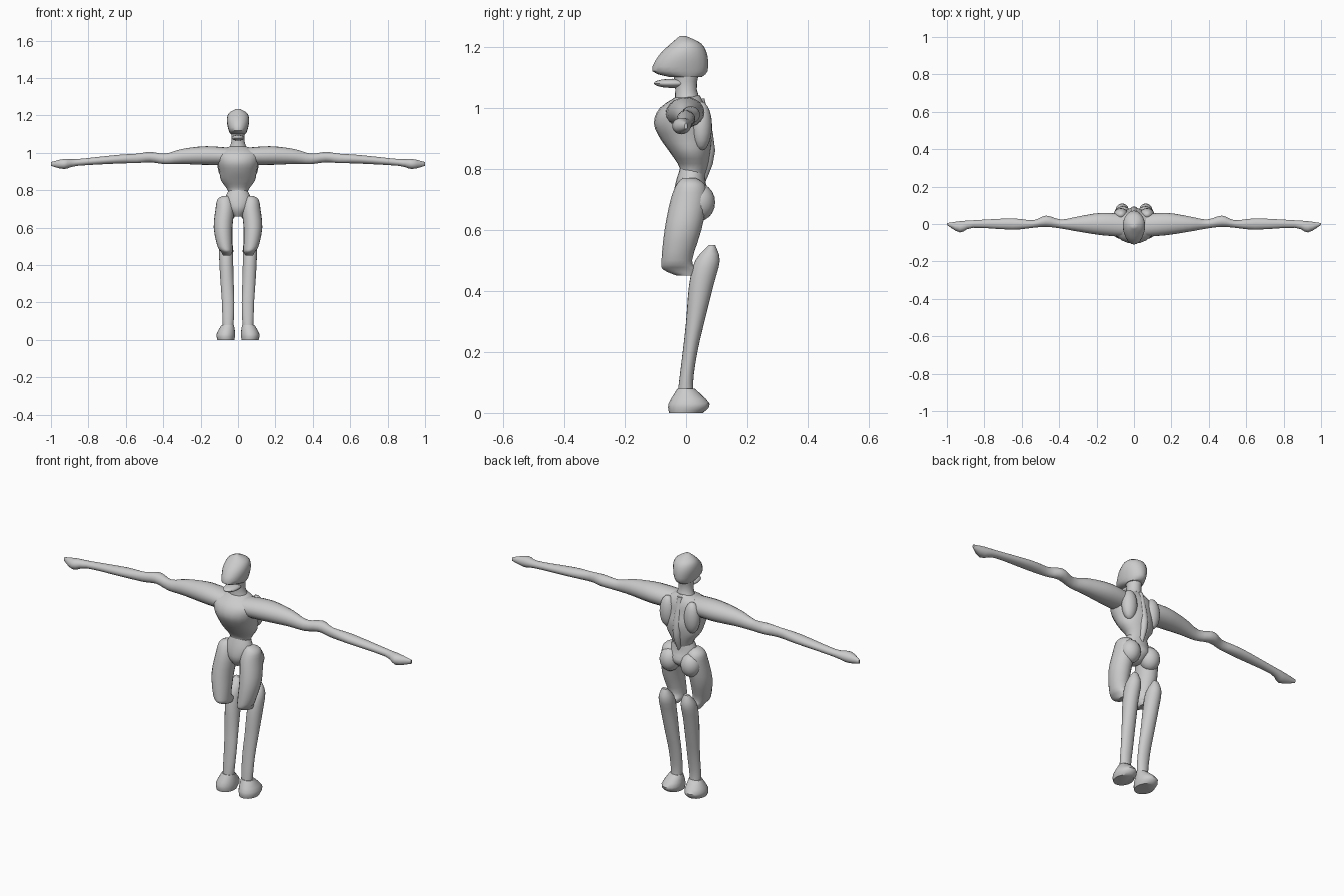
import bpy
import bmesh
import math
from mathutils import Matrix

cube = bpy.data.objects.get("Cube")
if cube:
    bpy.data.objects.remove(cube, do_unlink=True)

# One plain grey for the whole figure
grey = bpy.data.materials.new("plain grey")
grey.use_nodes = True
grey.diffuse_color = (0.6, 0.6, 0.6, 1)
shader = grey.node_tree.nodes["Principled BSDF"]
shader.inputs["Base Color"].default_value = grey.diffuse_color

SIDES = 20
STEPS = 3


def finish(name, bm, mirror):
    """Turn a bmesh into a smooth grey object, copied to both sides if asked."""
    bmesh.ops.recalc_face_normals(bm, faces=bm.faces)
    mesh = bpy.data.meshes.new(name)
    bm.to_mesh(mesh)
    bm.free()
    mesh.materials.append(grey)
    obj = bpy.data.objects.new(name, mesh)
    bpy.context.collection.objects.link(obj)
    if mirror:
        obj.modifiers.new("both sides", "MIRROR").use_axis[0] = True
    bpy.ops.object.select_all(action="DESELECT")
    obj.select_set(True)
    bpy.context.view_layer.objects.active = obj
    bpy.ops.object.shade_smooth_by_angle(angle=math.radians(45))


def catmull(before, start, end, after, t):
    """Smoothly blend between two neighbouring ring descriptions."""
    blended = []
    for a, b, c, d in zip(before, start, end, after):
        slope_in = (c - a) / 2
        slope_out = (d - b) / 2
        ease = t * t * (3 - 2 * t)
        leave = t * (1 - t) * (1 - t)
        arrive = t * t * (t - 1)
        blended.append(b + (c - b) * ease + slope_in * leave + slope_out * arrive)
    return blended


def refine(rings):
    """Insert in-between rings so that the outline curves."""
    padded = [rings[0], *rings, rings[-1]]
    result = []
    for neighbours in zip(padded, padded[1:], padded[2:], padded[3:]):
        for step in range(STEPS):
            result.append(catmull(*neighbours, step / STEPS))
    result.append(rings[-1])
    return result


def loft(name, rings, sideways=False, mirror=False):
    """Skin elliptical rings: position, two centre and two radius values.

    Upright rings give x before y; sideways rings give y before z.
    """
    bm = bmesh.new()
    loops = []
    for position, centre_a, centre_b, radius_a, radius_b in refine(rings):
        loop = []
        for k in range(SIDES):
            angle = math.tau * k / SIDES
            a = centre_a + radius_a * math.cos(angle)
            b = centre_b + radius_b * math.sin(angle)
            point = (position, a, b) if sideways else (a, b, position)
            loop.append(bm.verts.new(point))
        loops.append(loop)
    for lower, upper in zip(loops, loops[1:]):
        for k in range(SIDES):
            n = (k + 1) % SIDES
            bm.faces.new((lower[k], lower[n], upper[n], upper[k]))
    bm.faces.new(loops[0])
    bm.faces.new(loops[-1])
    finish(name, bm, mirror)


def trunk(name, rings):
    """Loft rings of height, half width, depth centre and half depth at x = 0."""
    loft(name, [(z, 0, y, width, depth) for z, width, y, depth in rings])


def ellipsoid(name, centre, radii, mirror=False):
    bm = bmesh.new()
    matrix = Matrix.Translation(centre) @ Matrix.Diagonal((*radii, 1))
    bmesh.ops.create_uvsphere(bm, u_segments=SIDES, v_segments=SIDES // 2,
                              radius=1, matrix=matrix)
    finish(name, bm, mirror)


# Head: sloping brow that runs down to a blunt snout over an open jaw
trunk("head", [
    (1.1, .04, 0, .05),
    (1.12, .05, -.02, .09),
    (1.17, .06, -.01, .08),
    (1.21, .05, 0, .05),
    (1.235, .01, -.01, .01),
])
ellipsoid("lower_jaw", (0, -.045, 1.08), (.035, .06, .015))
trunk("neck", [
    (1, .06, .01, .05),
    (1.06, .035, 0, .035),
    (1.13, .04, 0, .045),
])

# Trunk: deep chest, pinched waist, raised spine and narrow pelvis
trunk("chest", [
    (.75, .05, .01, .04),
    (.8, .055, .025, .045),
    (.85, .09, .015, .065),
    (.9, .1, 0, .085),
    (.95, .11, -.015, .09),
    (1, .11, -.01, .075),
    (1.04, .03, .01, .035),
])
trunk("spine", [
    (.75, .01, .04, .02),
    (.86, .025, .06, .035),
    (1.03, .015, .04, .02),
])
ellipsoid("shoulder_blade", (.07, .05, .94), (.04, .035, .08), mirror=True)
trunk("pelvis", [
    (.66, .02, .01, .03),
    (.7, .06, .02, .06),
    (.75, .07, .015, .05),
    (.8, .05, .02, .04),
])
ellipsoid("buttock", (.06, .045, .69), (.05, .05, .06), mirror=True)

# Arms: stretched sideways, with elbow, wrist and pointed mitten hand
loft("arm", [
    (.03, -.01, .98, .06, .045),
    (.17, 0, .985, .06, .05),
    (.3, 0, .98, .04, .04),
    (.39, 0, .967, .024, .028),
    (.47, .015, .977, .03, .028),
    (.54, 0, .97, .02, .025),
    (.65, 0, .965, .03, .023),
    (.86, 0, .948, .02, .018),
    (.93, -.015, .94, .03, .027),
    (1, 0, .94, .005, .01),
], sideways=True, mirror=True)

# Legs: heavy thigh, forward knee, shin set behind it
loft("thigh", [
    (.45, .06, 0, .02, .03),
    (.47, .06, -.02, .03, .055),
    (.5, .07, -.03, .04, .05),
    (.6, .08, -.01, .05, .06),
    (.7, .07, .01, .05, .06),
    (.75, .07, .015, .04, .045),
    (.77, .065, .01, .015, .02),
], mirror=True)
loft("shin", [
    (.03, .055, 0, .025, .03),
    (.1, .053, 0, .03, .023),
    (.2, .053, .013, .033, .024),
    (.3, .058, .03, .035, .03),
    (.42, .063, .05, .037, .04),
    (.5, .063, .07, .036, .04),
    (.55, .063, .085, .015, .01),
], mirror=True)
loft("foot", [
    (0, .065, 0, .045, .055),
    (.03, .065, .01, .05, .067),
    (.08, .055, 0, .033, .028),
], mirror=True)
